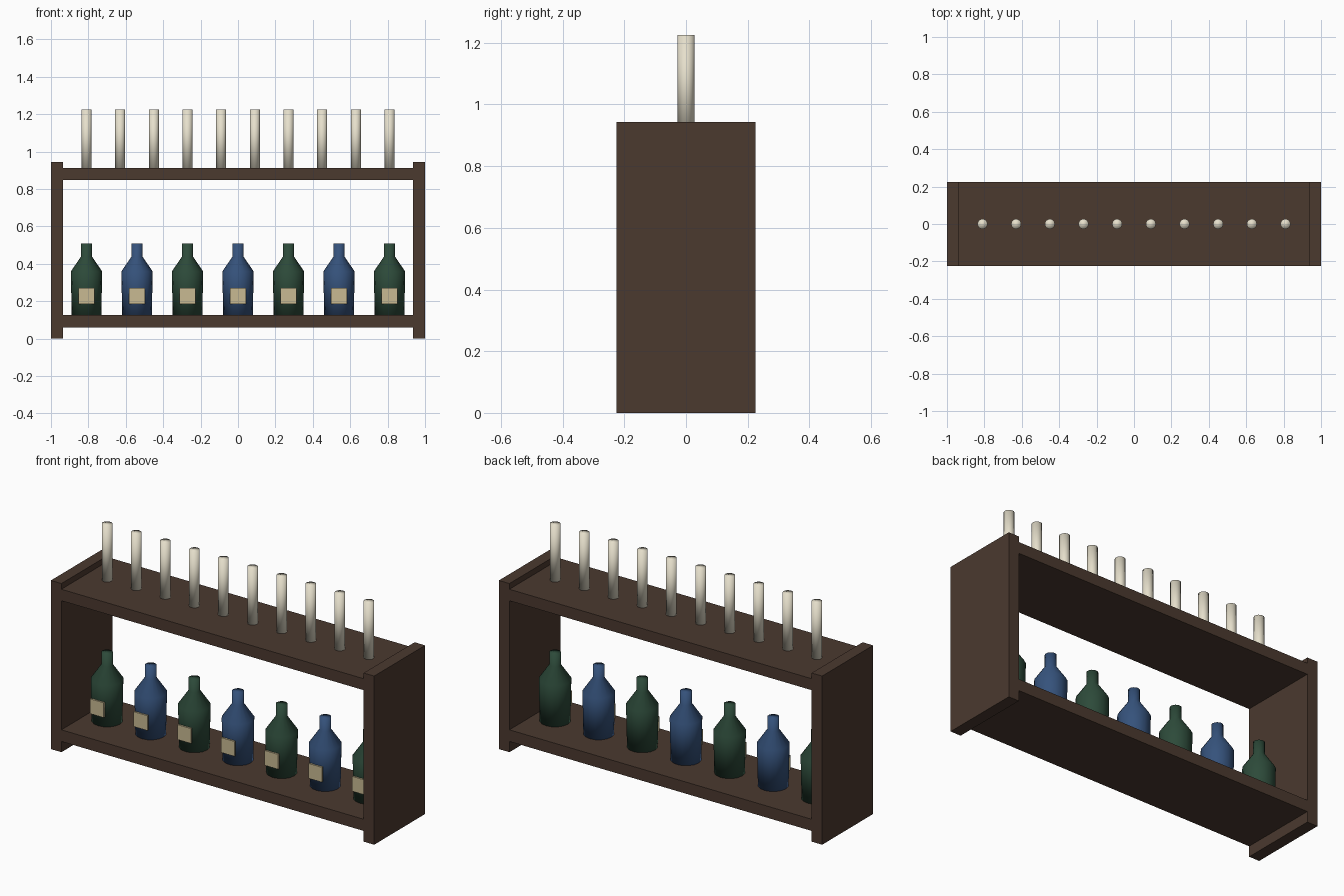
import bpy, bmesh, math

if "Cube" in bpy.data.objects:
    bpy.data.objects.remove(bpy.data.objects["Cube"])


def material(name, rgb):
    m = bpy.data.materials.new(name)
    m.diffuse_color = (*rgb, 1)
    m.use_nodes = True
    m.node_tree.nodes["Principled BSDF"].inputs["Base Color"].default_value = m.diffuse_color
    return m


WOOD = material("dark_wood", (0.07, 0.041, 0.028))
GREEN = material("green_glass", (0.026, 0.069, 0.042))
BLUE = material("blue_glass", (0.036, 0.085, 0.2))
WAX = material("wax", (0.79, 0.74, 0.60))
PAPER = material("label_paper", (0.58, 0.49, 0.29))


def add_object(name, bm, mat, smooth=False):
    bmesh.ops.recalc_face_normals(bm, faces=bm.faces)
    me = bpy.data.meshes.new(name)
    for f in bm.faces:
        f.smooth = smooth
    bm.to_mesh(me)
    bm.free()
    me.materials.append(mat)
    ob = bpy.data.objects.new(name, me)
    bpy.context.collection.objects.link(ob)
    return ob


def box(name, x, y, z, mat):
    """Box from (min, max) ranges on each axis."""
    bm = bmesh.new()
    bmesh.ops.create_cube(bm, size=1)
    for v in bm.verts:
        v.co = [r[0] if c < 0 else r[1] for c, r in zip(v.co, (x, y, z))]
    return add_object(name, bm, mat)


def turned(name, x, profile, sides, mat):
    """Closed solid of revolution from (radius, z) points."""
    bm = bmesh.new()
    rings = [[bm.verts.new((r * math.cos(2 * math.pi * i / sides),
                            r * math.sin(2 * math.pi * i / sides), z))
              for i in range(sides)] for r, z in profile]
    for a, b in zip(rings, rings[1:]):
        for i in range(sides):
            j = (i + 1) % sides
            bm.faces.new((a[i], a[j], b[j], b[i]))
    bm.faces.new(rings[0][::-1])
    bm.faces.new(rings[-1])
    ob = add_object(name, bm, mat, smooth=True)
    ob.location.x = x
    return ob


# Rack: two side panels and two shelves
DEPTH = (-0.225, 0.225)
box("left_panel", (-1, -0.935), DEPTH, (0, 0.943), WOOD)
box("right_panel", (0.935, 1), DEPTH, (0, 0.943), WOOD)
box("bottom_shelf", (-0.935, 0.935), DEPTH, (0.06, 0.125), WOOD)
box("top_shelf", (-0.935, 0.935), DEPTH, (0.847, 0.911), WOOD)

# Candles along the top shelf
for i in range(10):
    turned(f"candle_{i + 1}", -0.81 + 0.18 * i,
           [(0.027, 0.911), (0.027, 1.226)], 16, WAX)

# Bottles with a paper label on the front, alternating green and blue
BOTTLE = [(0.079, 0.125), (0.084, 0.358), (0.03, 0.438), (0.03, 0.508)]
for i in range(7):
    x = -0.81 + 0.27 * i
    turned(f"bottle_{i + 1}", x, BOTTLE, 16, BLUE if i % 2 else GREEN)
    box(f"label_{i + 1}", (x - 0.042, x + 0.042), (-0.09, -0.08),
        (0.186, 0.269), PAPER)
